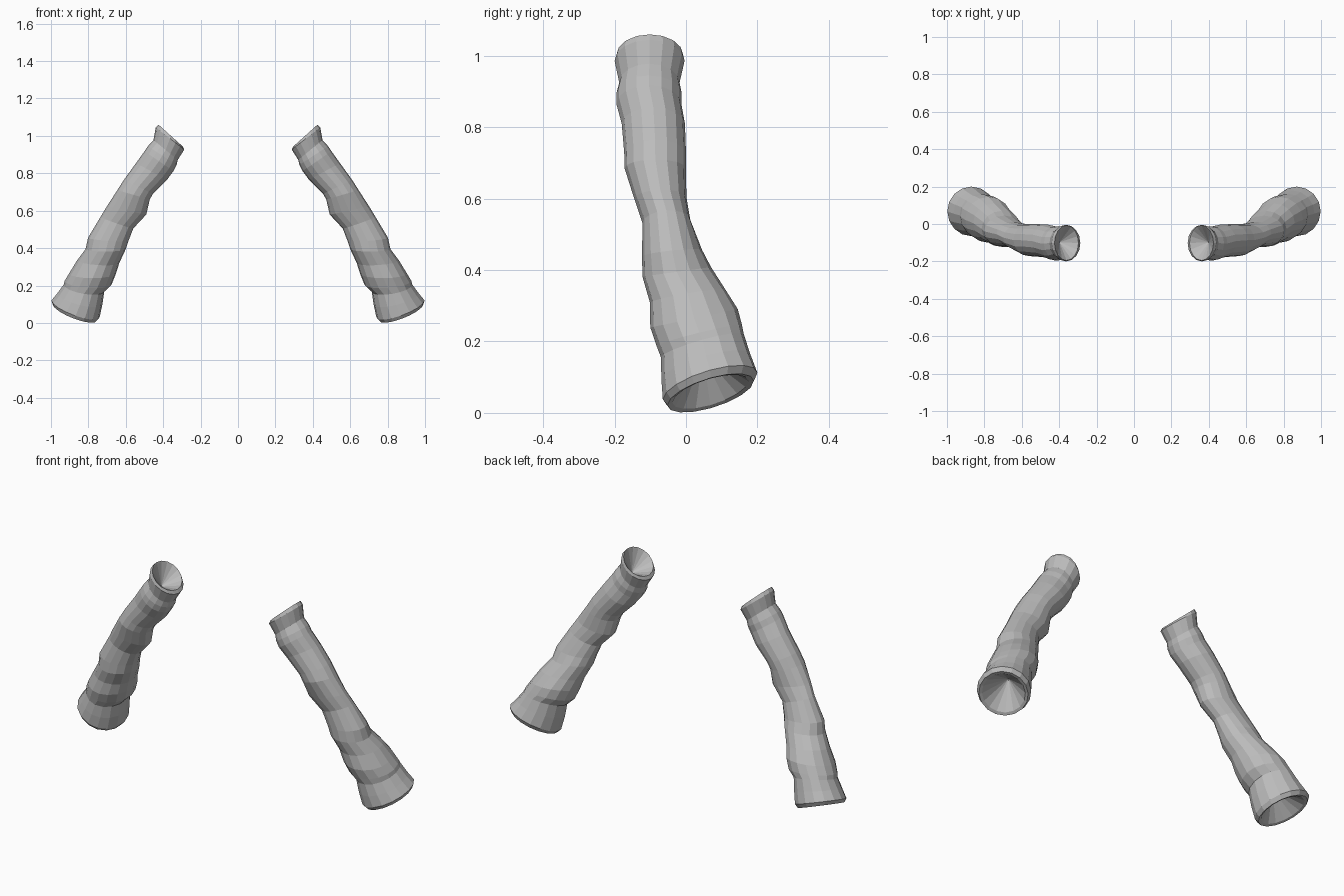
import bpy, bmesh, math
from mathutils import Vector

SIDES = 16

# Sleeve rings, cuff to shoulder: inner x, z, outer x, z, front y, back y
RINGS = [
    (0.297, 0.945, 0.425, 1.060, -0.195, -0.008),
    (0.287, 0.927, 0.440, 1.045, -0.200, -0.004),
    (0.322, 0.872, 0.452, 0.978, -0.187, -0.018),
    (0.328, 0.845, 0.482, 0.945, -0.195, -0.012),
    (0.345, 0.812, 0.500, 0.918, -0.195, -0.013),
    (0.380, 0.765, 0.545, 0.855, -0.180, -0.003),
    (0.455, 0.690, 0.610, 0.765, -0.173, 0.000),
    (0.472, 0.660, 0.645, 0.710, -0.172, 0.000),
    (0.490, 0.580, 0.700, 0.625, -0.145, 0.001),
    (0.560, 0.505, 0.735, 0.567, -0.122, 0.012),
    (0.585, 0.440, 0.802, 0.455, -0.123, 0.045),
    (0.600, 0.395, 0.815, 0.395, -0.122, 0.070),
    (0.635, 0.320, 0.860, 0.335, -0.101, 0.110),
    (0.652, 0.265, 0.903, 0.265, -0.100, 0.145),
    (0.675, 0.207, 0.927, 0.225, -0.082, 0.157),
    (0.715, 0.170, 0.932, 0.205, -0.070, 0.162),
    (0.725, 0.100, 0.965, 0.160, -0.069, 0.180),
    (0.740, 0.030, 0.998, 0.120, -0.065, 0.200),
    (0.757, 0.013, 0.990, 0.098, -0.052, 0.190),
]

fabric = bpy.data.materials.new("grey fabric")
fabric.diffuse_color = (0.5, 0.5, 0.5, 1)


def ring_frame(i):
    xi, zi, xo, zo, yf, yb = RINGS[i]
    centre = Vector(((xi + xo) / 2, (yf + yb) / 2, (zi + zo) / 2))
    u = Vector(((xo - xi) / 2, 0, (zo - zi) / 2))
    half = (yb - yf) / 2
    tilt = 0.28 * max(0, min(1, (i - 7) / 8))   # lower rings lean backwards
    return centre, u, Vector((0, half, half * tilt))


def build_sleeve(name, side):
    bm = bmesh.new()

    def flip(p):
        return (p.x * side, p.y, p.z)

    def add_ring(c, u, v, scale=1.0):
        return [bm.verts.new(flip(c + scale * (u * math.cos(a) + v * math.sin(a))))
                for a in (2 * math.pi * k / SIDES for k in range(SIDES))]

    def bridge(a, b):
        for k in range(SIDES):
            n = (k + 1) % SIDES
            bm.faces.new((a[k], a[n], b[n], b[k]))

    # Outer cloth
    loops = [add_ring(*ring_frame(i)) for i in range(len(RINGS))]
    for a, b in zip(loops, loops[1:]):
        bridge(a, b)

    # Hollow funnels at the cuff and the shoulder opening
    for end, toward, depth, rim in ((0, 5, 0.08, 0.94), (len(RINGS) - 1, 14, 0.12, 0.88)):
        c, u, v = ring_frame(end)
        inward = (ring_frame(toward)[0] - c).normalized()
        lip = add_ring(c + inward * 0.004, u, v, rim)
        bridge(loops[end], lip)
        apex = bm.verts.new(flip(c + inward * depth))
        for k in range(SIDES):
            bm.faces.new((lip[k], lip[(k + 1) % SIDES], apex))

    bmesh.ops.recalc_face_normals(bm, faces=bm.faces)
    mesh = bpy.data.meshes.new(name)
    bm.to_mesh(mesh)
    bm.free()
    mesh.materials.append(fabric)
    bpy.context.collection.objects.link(bpy.data.objects.new(name, mesh))


build_sleeve("right_sleeve", 1)
build_sleeve("left_sleeve", -1)
